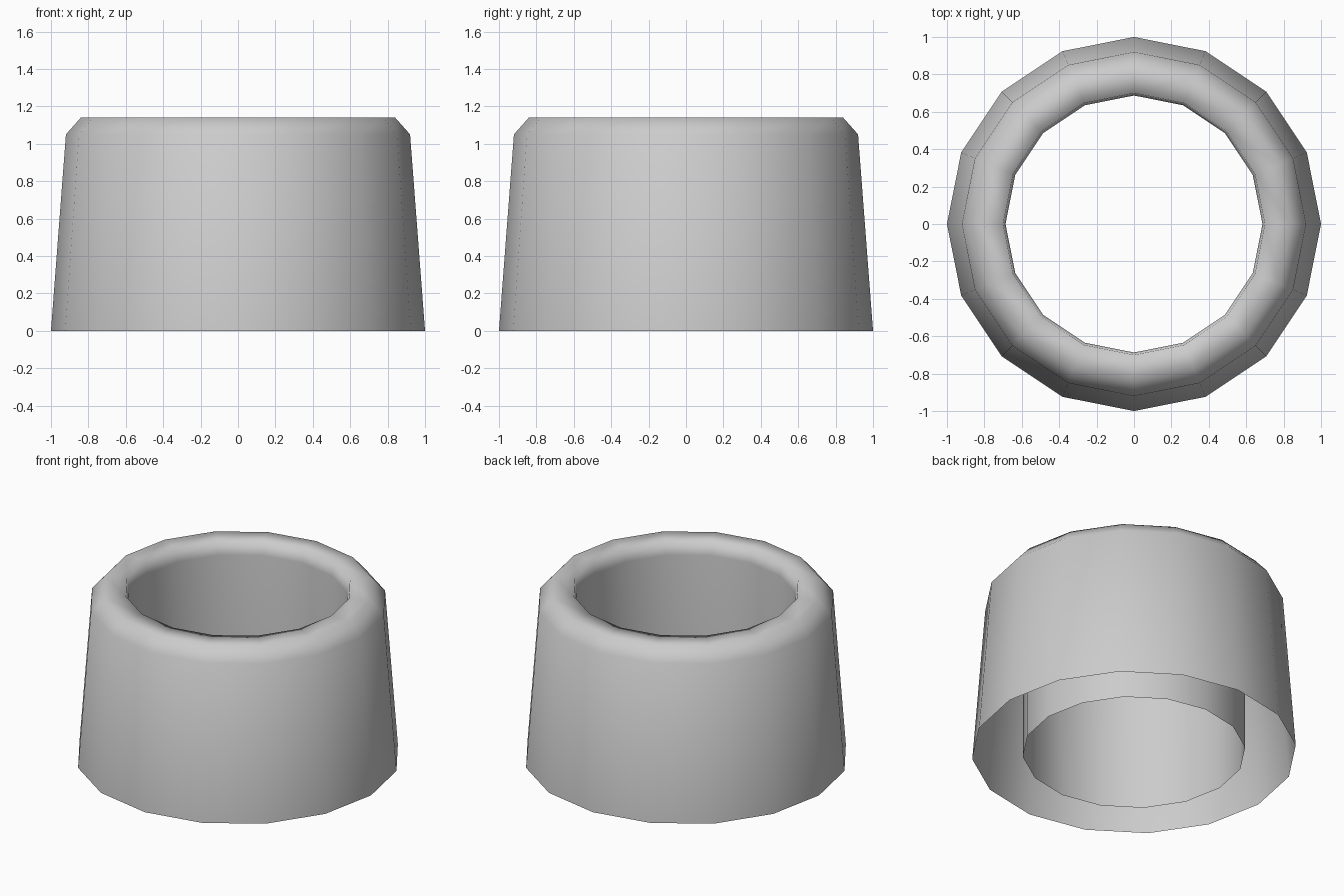
import bpy, bmesh, math

if "Cube" in bpy.data.objects:
    bpy.data.objects.remove(bpy.data.objects["Cube"])

SIDES = 16
# Profile (radius, height): outer wall, rounded rim, inner tube; open underneath
PROFILE = [(1.0, 0.0), (0.92, 1.05), (0.84, 1.14), (0.70, 1.14), (0.687, 1.05), (0.687, 0.0)]

# Lathe the profile into a hollow tapered collar
bm = bmesh.new()
rings = []
for r, z in PROFILE:
    rings.append([bm.verts.new((r * math.cos(2 * math.pi * i / SIDES),
                                r * math.sin(2 * math.pi * i / SIDES), z))
                  for i in range(SIDES)])
for low, high in zip(rings, rings[1:]):
    for i in range(SIDES):
        j = (i + 1) % SIDES
        face = bm.faces.new((low[i], low[j], high[j], high[i]))
        face.smooth = True

mesh = bpy.data.meshes.new("tapered_collar")
bm.to_mesh(mesh)
bm.free()
collar = bpy.data.objects.new("tapered_collar", mesh)
bpy.context.collection.objects.link(collar)
